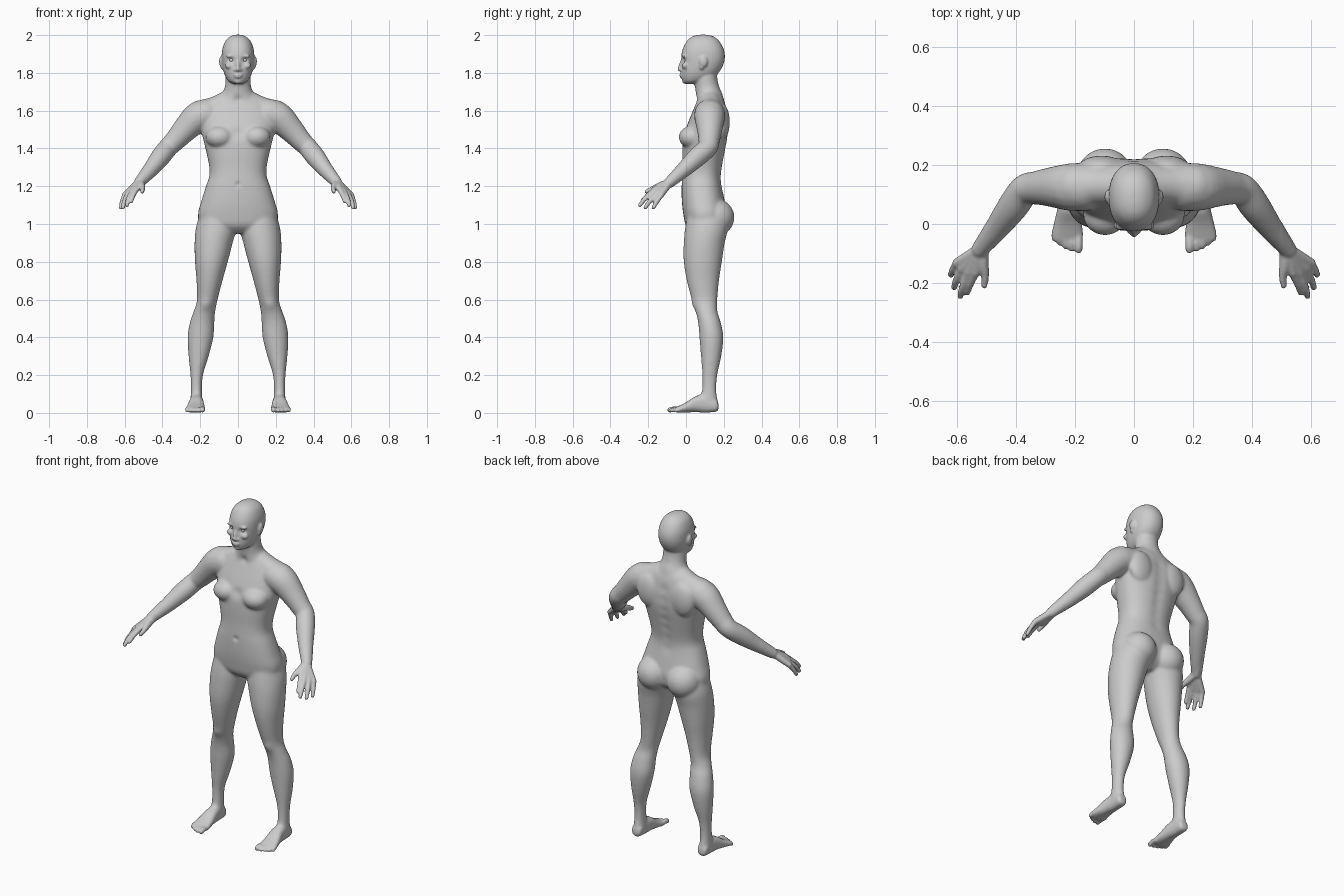
import bpy, bmesh, math
from mathutils import Vector, Matrix

bm = bmesh.new()
SIDES = 32


def skin(rings):
    """Bridge closed rings of points and cap both ends."""
    vs = [[bm.verts.new(p) for p in r] for r in rings]
    n = len(vs[0])
    for a, b in zip(vs, vs[1:]):
        for i in range(n):
            bm.faces.new((a[i], a[(i + 1) % n], b[(i + 1) % n], b[i]))
    bm.faces.new(vs[0][::-1])
    bm.faces.new(vs[-1])


def refine(rows, steps=5):
    """Catmull-Rom interpolation through rows of numbers."""
    rows = [Vector(r) for r in rows]
    p = [rows[0]] + rows + [rows[-1]]
    out = []
    for a, b, c, d in zip(p, p[1:], p[2:], p[3:]):
        for k in range(steps):
            t = k / steps
            out.append(0.5 * (2 * b + (c - a) * t + (2 * a - 5 * b + 4 * c - d) * t * t
                              + (3 * b - a - 3 * c + d) * t ** 3))
    return out + [rows[-1]]


def stack(rows, e=0.9, axis='z', s=1):
    """Loft of rounded sections: (height, x0, x1, v0, v1) along z or y."""
    rings = []
    for h, x0, x1, v0, v1 in refine(rows):
        ring = []
        for i in range(SIDES):
            a = 2 * math.pi * i / SIDES
            c, d = math.cos(a), math.sin(a)
            x = (x0 + x1) / 2 + (x1 - x0) / 2 * math.copysign(abs(c) ** e, c)
            v = (v0 + v1) / 2 + (v1 - v0) / 2 * math.copysign(abs(d) ** e, d)
            ring.append((s * x, v, h) if axis == 'z' else (s * x, h, v))
        rings.append(ring)
    skin(rings)


def centred(rows, e=0.9):
    stack([(z, -w, w, f, b) for z, w, f, b in rows], e)


def blob(c, r, s=1):
    m = Matrix.Translation((s * c[0], c[1], c[2])) @ Matrix.Diagonal((*r, 1))
    bmesh.ops.create_icosphere(bm, subdivisions=3, radius=1, matrix=m)


def tube(pts, s=1):
    """Round limb through (x, y, z, radius) points with ball ends."""
    rows = refine([(s * x, y, z, r) for x, y, z, r in pts])
    rings = []
    for i, q in enumerate(rows):
        t = (rows[min(i + 1, len(rows) - 1)] - rows[max(i - 1, 0)]).xyz.normalized()
        u = t.cross(Vector((0.3, 0.2, 1))).normalized()
        w = t.cross(u)
        rings.append([q.xyz + q.w * (math.cos(k * math.pi / 8) * u + math.sin(k * math.pi / 8) * w)
                      for k in range(16)])
    skin(rings)
    for x, y, z, r in (pts[0], pts[-1]):
        blob((x, y, z), (r, r, r), s)


# torso
centred([(1.69, .07, .07, .185), (1.66, .13, .06, .2), (1.62, .175, .045, .212),
         (1.56, .195, .02, .222), (1.5, .195, -.003, .224), (1.45, .185, -.016, .22),
         (1.38, .168, -.02, .207), (1.3, .152, -.02, .192), (1.25, .153, -.022, .186),
         (1.2, .17, -.024, .19), (1.12, .195, -.022, .205), (1.05, .212, -.014, .215),
         (.99, .19, 0, .2), (.95, .08, .04, .15)], 0.85)
# neck
centred([(1.84, .06, .06, .17), (1.78, .066, .045, .165), (1.73, .069, .047, .175),
         (1.69, .085, .052, .192), (1.64, .13, .055, .205)], 1)
# head
centred([(2.002, .015, .07, .11), (1.993, .04, .035, .145), (1.97, .066, .006, .175),
         (1.93, .082, -.016, .198), (1.89, .086, -.025, .206), (1.85, .084, -.024, .2),
         (1.81, .077, -.026, .18), (1.78, .066, -.024, .15), (1.755, .048, -.016, .1),
         (1.742, .022, -.004, .06)])
# nose, lips, chin
tube([(0, -.018, 1.872, .008), (0, -.028, 1.845, .009), (0, -.034, 1.82, .0115)])
blob((0, -.024, 1.791), (.025, .012, .006))
blob((0, -.022, 1.779), (.022, .012, .006))
blob((0, -.004, 1.757), (.022, .017, .016))

for s in (1, -1):
    # face sides and ears
    blob((.012, -.026, 1.816), (.01, .011, .008), s)
    blob((.035, -.010, 1.888), (.03, .014, .008), s)
    blob((.045, -.004, 1.838), (.024, .018, .018), s)
    blob((.089, .092, 1.86), (.011, .022, .03), s)
    blob((.083, .083, 1.835), (.01, .014, .018), s)
    # chest, shoulder blade, buttock
    blob((.098, .03, 1.46), (.075, .069, .06), s)
    blob((.11, .19, 1.54), (.08, .042, .1), s)
    blob((.098, .155, 1.035), (.1, .102, .1), s)
    # shoulder slope and arm
    tube([(.03, .125, 1.66, .06), (.12, .13, 1.61, .066), (.2, .128, 1.58, .076)], s)
    tube([(.17, .125, 1.58, .082), (.22, .125, 1.56, .081), (.285, .125, 1.495, .067),
          (.335, .122, 1.44, .057), (.37, .115, 1.405, .053), (.41, .06, 1.355, .053),
          (.465, -.015, 1.285, .042), (.52, -.085, 1.222, .03)], s)
    # palm and fingers: knuckle, middle joint, tip
    for k, j, t in (((.537, -.165, 1.185), (.555, -.205, 1.15), (.565, -.232, 1.12)),
                    ((.560, -.165, 1.172), (.580, -.215, 1.135), (.588, -.244, 1.1)),
                    ((.582, -.152, 1.16), (.602, -.192, 1.12), (.609, -.215, 1.087)),
                    ((.600, -.132, 1.153), (.614, -.157, 1.115), (.62, -.172, 1.087))):
        tube([(.523, -.088, 1.22, .022), (*k, .016)], s)
        tube([(*k, .0145), (*j, .0125), (*t, .011)], s)
    tube([(.515, -.095, 1.215, .023), (.51, -.14, 1.2, .02), (.503, -.175, 1.187, .015),
          (.506, -.208, 1.172, .012)], s)
    # leg
    stack([(1.06, .03, .2, .01, .21), (.98, .01, .223, -.005, .222), (.9, .028, .23, -.012, .205),
           (.8, .054, .228, -.012, .19), (.7, .082, .22, .004, .175), (.6, .108, .217, .03, .166),
           (.54, .12, .234, .05, .166), (.48, .125, .255, .064, .184), (.4, .13, .267, .071, .198),
           (.3, .155, .262, .079, .187), (.2, .185, .252, .086, .166), (.12, .19, .25, .084, .161),
           (.06, .188, .252, .07, .167), (.03, .195, .245, .08, .16)], 1, 'z', s)
    # foot and toes
    stack([(.172, .205, .235, .02, .045), (.158, .19, .25, .006, .075), (.1, .186, .253, .002, .1),
           (.05, .181, .26, .004, .088), (0, .176, .272, .002, .056), (-.04, .172, .28, .001, .036),
           (-.058, .178, .274, .006, .028)], .85, 'y', s)
    for x, y, r in ((.188, -.085, .0145), (.2125, -.083, .011), (.233, -.075, .0105),
                    (.252, -.064, .01), (.27, -.05, .01)):
        tube([(x, -.03, .018, r), (x, y + .02, .02, r), (x, y, r + .001, r)], s)

mesh = bpy.data.meshes.new("body")
bm.to_mesh(mesh)
bm.free()
body = bpy.data.objects.new("body", mesh)
bpy.context.collection.objects.link(body)
bpy.context.view_layer.objects.active = body
body.select_set(True)

# fuse the parts into one skin
fuse = body.modifiers.new("fuse", 'REMESH')
fuse.mode = 'VOXEL'
fuse.voxel_size = 0.006
fuse.use_smooth_shade = True
bpy.ops.object.modifier_apply(modifier="fuse")

# blend the large forms, keeping hands, feet and face crisp
broad = body.vertex_groups.new(name="broad")
broad.add([v.index for v in body.data.vertices
           if abs(v.co.x) < .5 and .08 < v.co.z < 1.74], 1, 'REPLACE')
for name, group, count in (("blend", "broad", 22), ("polish", "", 3)):
    m = body.modifiers.new(name, 'SMOOTH')
    m.factor = 0.5
    m.iterations = count
    m.vertex_group = group
    bpy.ops.object.modifier_apply(modifier=name)

# soft pushes: eye socket, navel, breastbone, kneecap, collarbone hollow, spine groove
pushes = [((.035, -.016, 1.868), .016, (0, .012, 0)), ((0, -.024, 1.21), .014, (0, .007, 0)),
          ((0, -.01, 1.48), .03, (0, .008, 0)), ((.172, .04, .57), .03, (0, -.006, 0)),
          ((0, .05, 1.66), .02, (0, .008, 0)), ((0, .245, 1.03), .022, (0, -.012, 0))]
pushes += [((0, .21, 1.22 + .06 * i), .032, (0, -.006, 0)) for i in range(7)]
pushes = [(Vector(c), r, Vector(d)) for c, r, d in pushes]
for v in body.data.vertices:
    p = Vector((abs(v.co.x), v.co.y, v.co.z))
    for c, r, d in pushes:
        q = (p - c).length_squared / (r * r)
        if q < 6:
            v.co += d * math.exp(-q)

# eyes
for s, side in ((1, "left"), (-1, "right")):
    bpy.ops.mesh.primitive_uv_sphere_add(segments=24, ring_count=12, radius=.014,
                                         location=(s * .034, .003, 1.868))
    bpy.context.object.name = side + "_eye"
    bpy.ops.object.shade_smooth()
